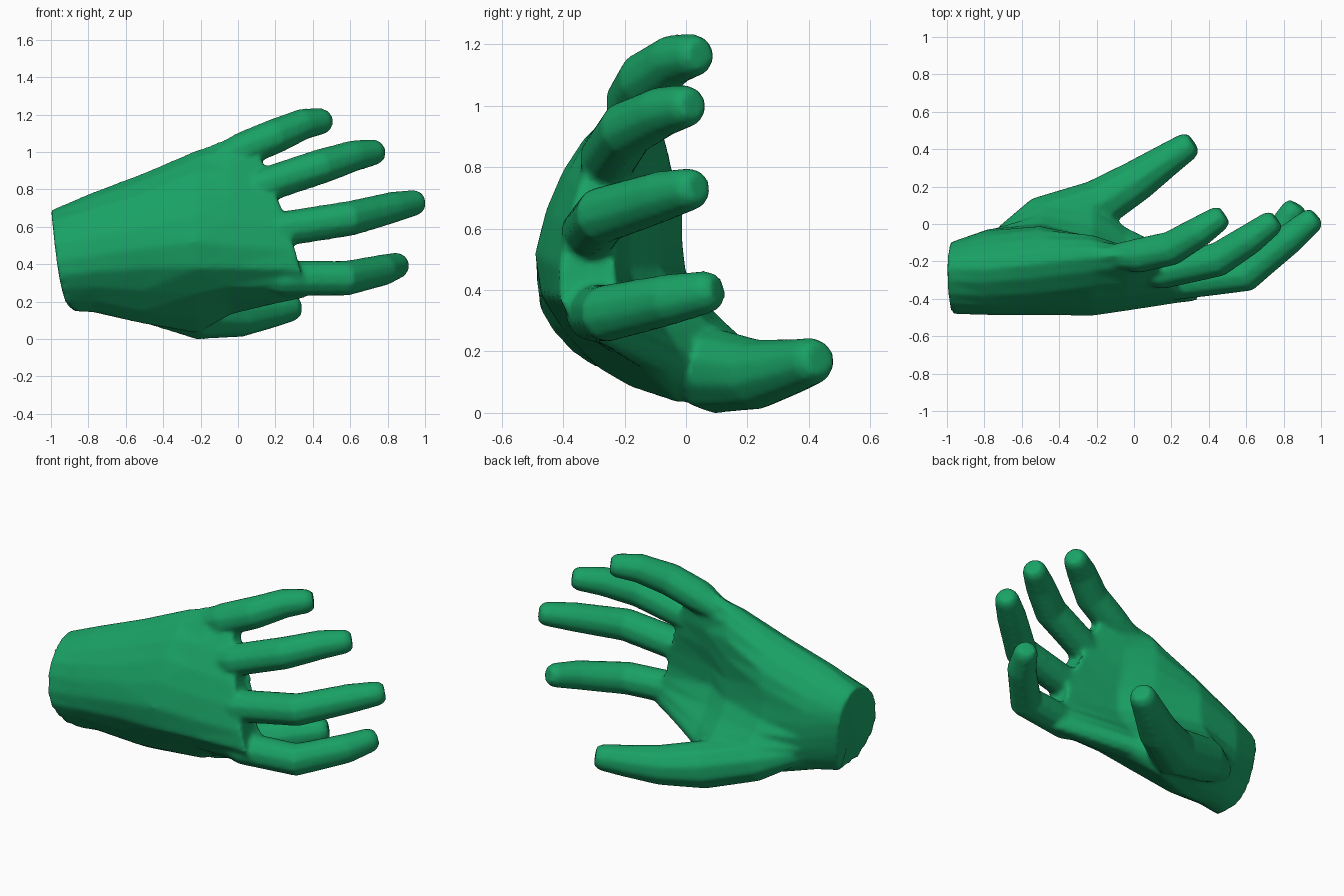
import bpy, bmesh, math
from mathutils import Vector

if "Cube" in bpy.data.objects:
    bpy.data.objects.remove(bpy.data.objects["Cube"])


def loft(name, rings):
    """Skin equal-length point rings into a closed solid."""
    bm = bmesh.new()
    loops = [[bm.verts.new(p) for p in ring] for ring in rings]
    n = len(loops[0])
    for a, b in zip(loops, loops[1:]):
        for i in range(n):
            j = (i + 1) % n
            bm.faces.new((a[i], a[j], b[j], b[i]))
    # end caps as fans around a centre point
    for loop in (loops[0], loops[-1]):
        mid = bm.verts.new(sum((v.co for v in loop), Vector()) / n)
        for i in range(n):
            bm.faces.new((loop[i], loop[(i + 1) % n], mid))
    bmesh.ops.triangulate(bm, faces=bm.faces[:])
    bmesh.ops.recalc_face_normals(bm, faces=bm.faces[:])
    mesh = bpy.data.meshes.new(name)
    bm.to_mesh(mesh)
    bm.free()
    ob = bpy.data.objects.new(name, mesh)
    bpy.context.collection.objects.link(ob)
    return ob


def round_ring(ctrl, steps=3):
    """Closed smooth curve through the control points."""
    n, out = len(ctrl), []
    for i in range(n):
        a, b, c, d = (Vector(ctrl[(i + k) % n]) for k in (-1, 0, 1, 2))
        for s in range(steps):
            t = s / steps
            out.append(b + (c - a) * t / 2 + (2 * a - 5 * b + 4 * c - d) * t * t / 2
                       + (3 * b - a - 3 * c + d) * t ** 3 / 2)
    return out


def digit(name, pts, radii, sides=10):
    """Tapered tube through the points, with a small blunt cap at the tip."""
    pts = [Vector(p) for p in pts]
    pts.append(pts[-1] + (pts[-1] - pts[-2]).normalized() * radii[-1] * .5)
    radii = list(radii) + [radii[-1] * .72]
    rings = []
    for i, (p, r) in enumerate(zip(pts, radii)):
        t = (pts[min(i + 1, len(pts) - 1)] - pts[max(i - 1, 0)]).normalized()
        side = (Vector((0, 0, 1)) - t * t.z).normalized()
        up = side.cross(t)
        rings.append([p + r * (side * math.cos(a) + up * math.sin(a))
                      for a in (2 * math.pi * k / sides for k in range(sides))])
    return loft(name, rings)


# palm: x at low z, x at high z, then y,z of low edge, back,
# upper back, high edge, upper palm, lower palm, ball of thumb
sections = [
    (-.88, -1.0, (-.30, .15), (-.475, .34), (-.43, .58), (-.24, .69), (-.11, .58), (-.11, .38), (-.17, .21)),
    (-.77, -.79, (-.27, .15), (-.475, .36), (-.44, .62), (-.24, .78), (-.06, .64), (-.03, .40), (-.10, .20)),
    (-.50, -.50, (-.17, .08), (-.47, .38), (-.43, .69), (-.21, .89), (-.03, .74), (.00, .46), (.12, .25)),
    (-.22, -.22, (-.02, .03), (-.47, .38), (-.40, .79), (-.18, 1.01), (-.06, .86), (-.08, .47), (.12, .22)),
    (-.04, -.04, (-.13, .14), (-.45, .38), (-.39, .77), (-.16, 1.08), (-.12, .84), (-.19, .47), (-.02, .20)),
    (.36, .07, (-.26, .22), (-.41, .37), (-.35, .73), (-.15, 1.09), (-.17, .84), (-.23, .50), (-.21, .30)),
]
rings = []
for lo, hi, *ctrl in sections:
    ring = round_ring(ctrl)
    z0, z1 = ctrl[0][1], ctrl[3][1]
    power = .4 if lo < -.8 else 1.4     # bowed wrist end, arched knuckle line
    rings.append([(lo + (hi - lo) * min(1, max(0, (z - z0) / (z1 - z0))) ** power, y, z)
                  for y, z in ring])
hand = loft("hand", rings)

# fingers: base, knuckle, end joint, tip; the root is run back into the palm
fingers = {
    "index_finger": ((.25, -.30, .325), (.58, -.255, .325), (.78, -.05, .37), (.855, .075, .395)),
    "middle_finger": ((.22, -.315, .585), (.60, -.27, .645), (.83, -.08, .705), (.95, .02, .73)),
    "ring_finger": ((.15, -.255, .825), (.45, -.19, .925), (.62, -.08, .98), (.735, .005, 1.0)),
    "little_finger": ((.02, -.17, 1.01), (.20, -.13, 1.085), (.35, -.04, 1.15), (.455, .03, 1.165)),
}
parts = []
for name, pts in fingers.items():
    base, knuckle = Vector(pts[0]), Vector(pts[1])
    root = base - (knuckle - base).normalized() * .3 + Vector((0, .05, 0))
    parts.append(digit(name, (root, *pts), (.04, .095, .095, .085, .07)))

# thumb, rising out of the ball of the thumb
thumb = ((-.70, -.08, .27), (-.50, .02, .22), (-.20, .10, .135),
         (.02, .235, .125), (.18, .345, .15), (.285, .415, .17))
parts.append(digit("thumb", thumb, (.07, .13, .14, .115, .092, .078)))

bpy.context.view_layer.objects.active = hand
for part in parts:
    mod = hand.modifiers.new(part.name, 'BOOLEAN')
    mod.operation, mod.solver, mod.object = 'UNION', 'EXACT', part
    bpy.ops.object.modifier_apply(modifier=mod.name)
    bpy.data.objects.remove(part)

# blend the joints between palm and digits
blend = hand.modifiers.new("blend", 'REMESH')
blend.mode, blend.voxel_size = 'VOXEL', .014
soft = hand.modifiers.new("soften", 'SMOOTH')
soft.factor, soft.iterations = .5, 6
for m in list(hand.modifiers):
    bpy.ops.object.modifier_apply(modifier=m.name)

green = bpy.data.materials.new("green")
green.diffuse_color = (.01, .36, .13, 1)
green.use_nodes = True
green.node_tree.nodes["Principled BSDF"].inputs["Base Color"].default_value = green.diffuse_color
hand.data.materials.clear()
hand.data.materials.append(green)
hand.select_set(True)
bpy.ops.object.shade_smooth_by_angle(angle=math.radians(50))
